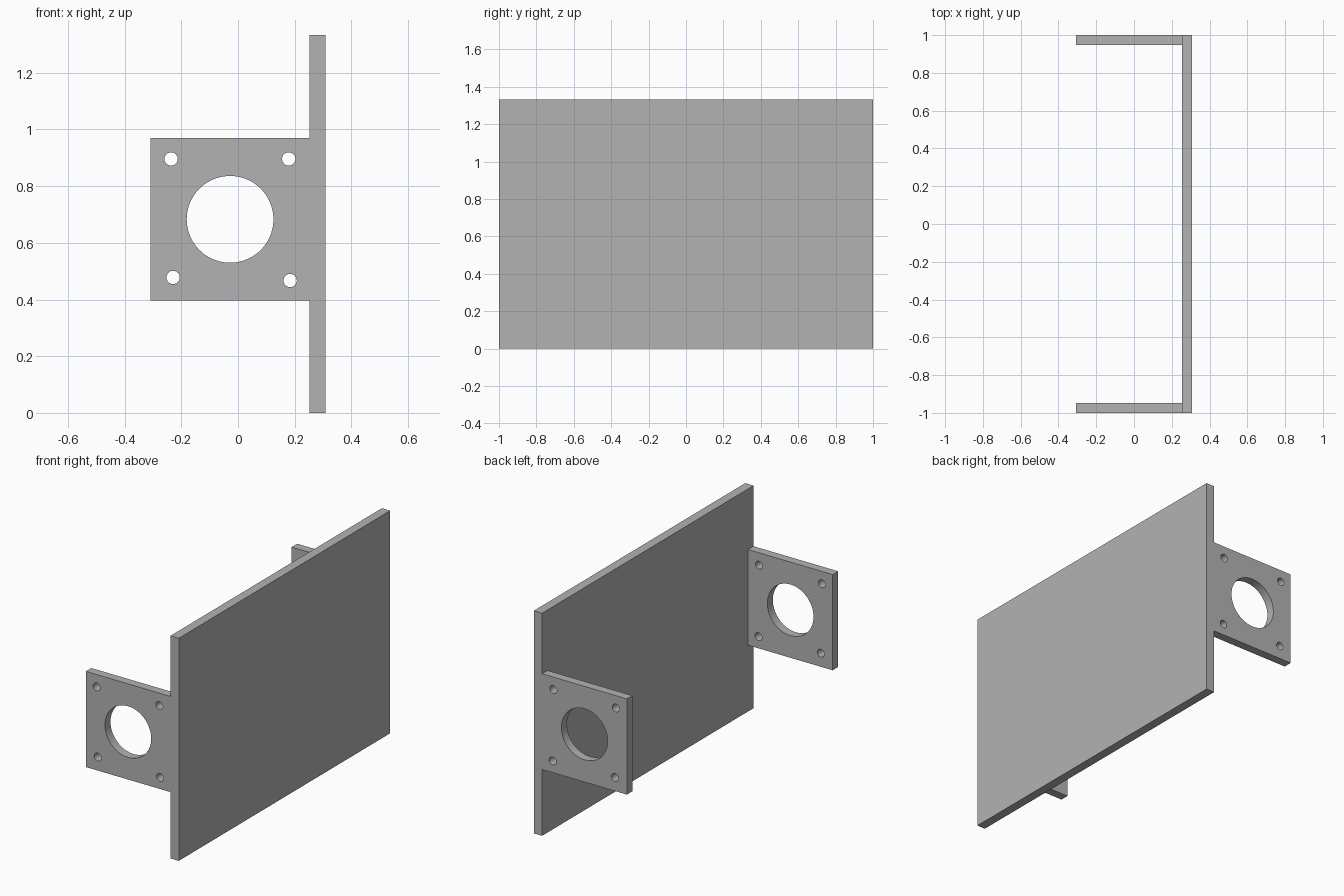
import bpy
import bmesh
from mathutils import Matrix, Vector

if "Cube" in bpy.data.objects:
    bpy.data.objects.remove(bpy.data.objects["Cube"], do_unlink=True)

GREY = (0.45, 0.45, 0.45, 1.0)
metal = bpy.data.materials.new("plain_grey")
metal.use_nodes = True
metal.diffuse_color = GREY
metal.node_tree.nodes["Principled BSDF"].inputs["Base Color"].default_value = GREY


def finish(name, bm):
    mesh = bpy.data.meshes.new(name)
    bm.to_mesh(mesh)
    bm.free()
    mesh.materials.append(metal)
    obj = bpy.data.objects.new(name, mesh)
    bpy.context.collection.objects.link(obj)
    return obj


def box(name, low, high):
    low, high = Vector(low), Vector(high)
    bm = bmesh.new()
    place = Matrix.Translation((low + high) / 2) @ Matrix.Diagonal((high - low).to_4d())
    bmesh.ops.create_cube(bm, size=1, matrix=place)
    return finish(name, bm)


# Main upright plate
X_MIN, X_PLATE, X_MAX = -0.308, 0.253, 0.308
THICK = 0.052
box("main_plate", (X_PLATE, -1, 0), (X_MAX, 1, 1.333))

# Motor-style mounting holes: x, z, radius, sides
BOLT = 0.0235
HOLES = [
    (-0.028, 0.683, 0.153, 96),
    (-0.236, 0.896, BOLT, 32),
    (0.179, 0.896, BOLT, 32),
    (-0.229, 0.478, BOLT, 32),
    (0.184, 0.467, BOLT, 32),
]


def hole_cutter(y):
    bm = bmesh.new()
    turn = Matrix.Rotation(1.5707963, 4, "X")
    for x, z, radius, sides in HOLES:
        bmesh.ops.create_cone(bm, cap_ends=True, segments=sides, radius1=radius,
                              radius2=radius, depth=THICK * 4,
                              matrix=Matrix.Translation((x, y, z)) @ turn)
    cutter = finish("hole_cutter", bm)
    cutter.hide_render = True
    return cutter


# Drilled flanges at both ends of the plate
for name, y in (("front_flange", -1 + THICK / 2), ("back_flange", 1 - THICK / 2)):
    flange = box(name, (X_MIN, y - THICK / 2, 0.397), (X_PLATE, y + THICK / 2, 0.97))
    cutter = hole_cutter(y)
    cut = flange.modifiers.new("holes", "BOOLEAN")
    cut.operation = "DIFFERENCE"
    cut.solver = "EXACT"
    cut.object = cutter
    bpy.ops.object.select_all(action="DESELECT")
    bpy.context.view_layer.objects.active = flange
    flange.select_set(True)
    bpy.ops.object.modifier_apply(modifier=cut.name)
    bpy.data.objects.remove(cutter, do_unlink=True)
    # Smooth hole walls, crisp rims
    bpy.ops.object.shade_smooth_by_angle(angle=0.5)
